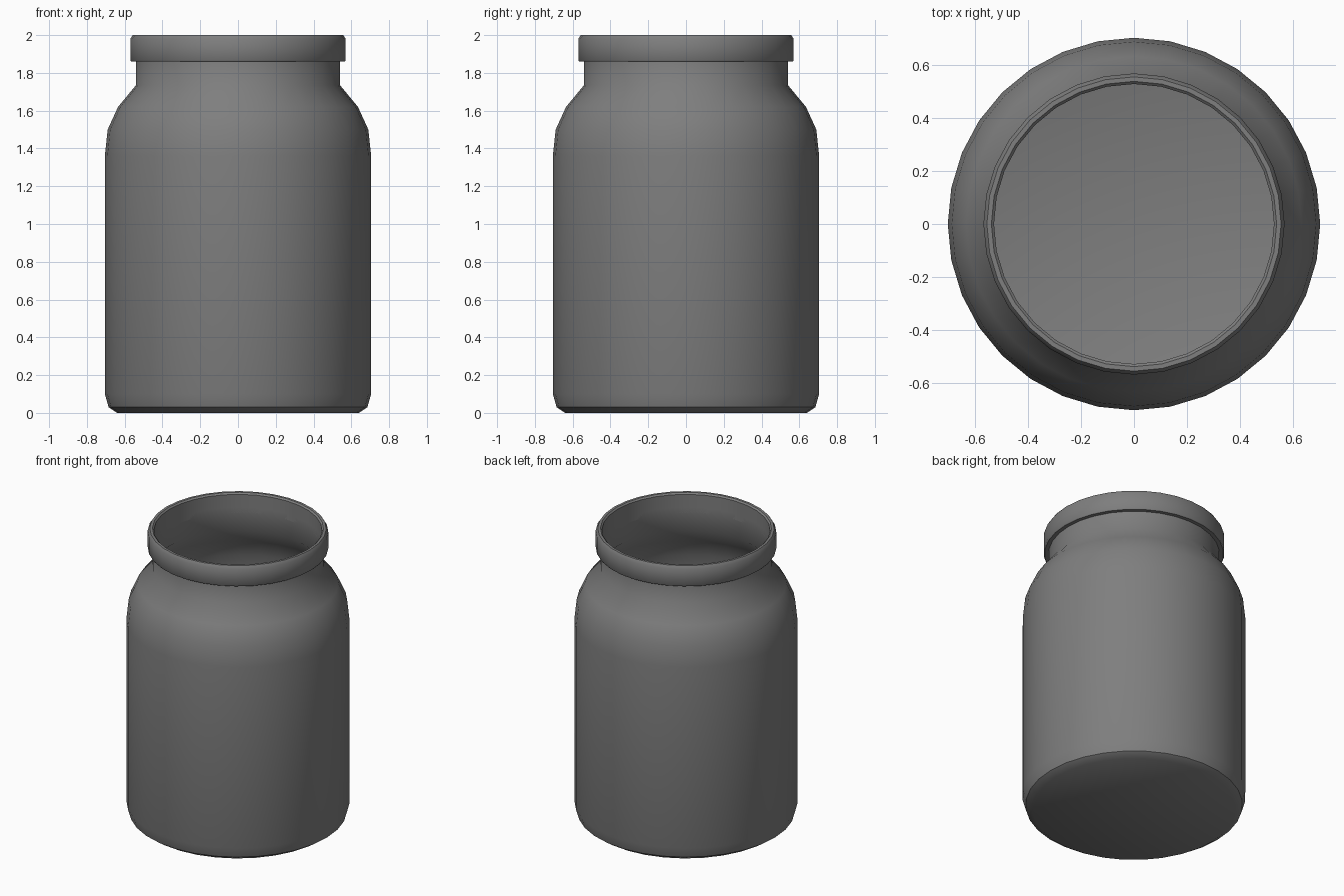
import bpy
import bmesh
from math import cos, sin, pi, radians

SIDES = 32

cube = bpy.data.objects.get("Cube")
if cube:
    bpy.data.objects.remove(cube, do_unlink=True)

# Single grey material
grey = bpy.data.materials.new("dark_grey")
grey.use_nodes = True
colour = (0.21, 0.21, 0.21, 1)
grey.diffuse_color = colour
grey.node_tree.nodes["Principled BSDF"].inputs["Base Color"].default_value = colour


def lathe(name, profile, closed=False):
    """Spin a (radius, height) profile around z; radius 0 becomes a pole."""
    bm = bmesh.new()
    rings = []
    for r, z in profile:
        if r == 0:
            rings.append([bm.verts.new((0, 0, z))] * SIDES)
        else:
            rings.append([bm.verts.new((r * cos(a), r * sin(a), z))
                          for a in (2 * pi * i / SIDES for i in range(SIDES))])
    pairs = list(zip(rings, rings[1:]))
    if closed:
        pairs.append((rings[-1], rings[0]))
    for low, high in pairs:
        for i in range(SIDES):
            j = (i + 1) % SIDES
            corners = dict.fromkeys((low[i], low[j], high[j], high[i]))
            bm.faces.new(list(corners))
    bmesh.ops.recalc_face_normals(bm, faces=bm.faces)
    mesh = bpy.data.meshes.new(name)
    bm.to_mesh(mesh)
    bm.free()
    mesh.materials.append(grey)
    obj = bpy.data.objects.new(name, mesh)
    bpy.context.collection.objects.link(obj)
    bpy.ops.object.select_all(action="DESELECT")
    obj.select_set(True)
    bpy.context.view_layer.objects.active = obj
    bpy.ops.object.shade_smooth_by_angle(angle=radians(40))
    return obj


# Jar body: outer wall up to the neck, then the inner wall back to the floor
outer = [(0, 0), (0.64, 0), (0.685, 0.03), (0.705, 0.1), (0.705, 1.36),
         (0.69, 1.5), (0.635, 1.62), (0.54, 1.735), (0.54, 1.9)]
wall = 0.01
inner = [(max(r - wall, 0), max(z, wall)) for r, z in reversed(outer)]
lathe("jar_body", outer + inner)

# Raised rim band with chamfered edges around the mouth
lathe("jar_rim", [(0.53, 1.86), (0.565, 1.86), (0.57, 1.867), (0.57, 1.98),
                  (0.557, 2.0), (0.54, 2.0), (0.53, 1.99)], closed=True)
